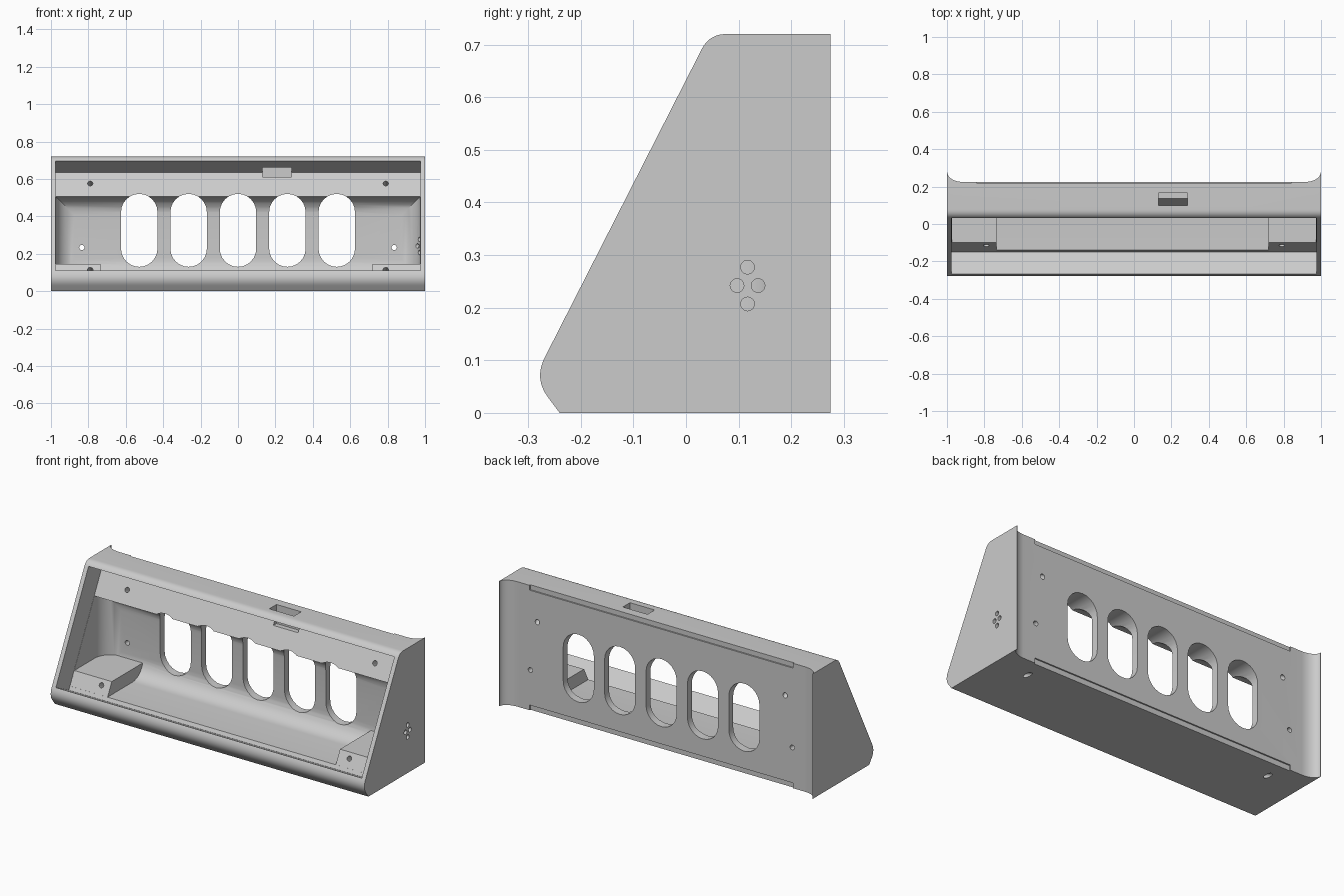
import bpy, bmesh, math
from mathutils import Vector, Matrix

cube = bpy.data.objects.get("Cube")
if cube:
    bpy.data.objects.remove(cube, do_unlink=True)

grey = bpy.data.materials.new("light_grey")
grey.use_nodes = True
grey.diffuse_color = (0.6, 0.6, 0.6, 1)
grey.node_tree.nodes["Principled BSDF"].inputs["Base Color"].default_value = (0.6, 0.6, 0.6, 1)

# Slope of the front: along it (up) and into the body, in the y-z plane
UP = Vector((0.454, 0.891))
INTO = Vector((0.891, -0.454))


def finish(bm, name):
    bmesh.ops.recalc_face_normals(bm, faces=bm.faces)
    mesh = bpy.data.meshes.new(name)
    bm.to_mesh(mesh)
    bm.free()
    mesh.materials.append(grey)
    ob = bpy.data.objects.new(name, mesh)
    bpy.context.collection.objects.link(ob)
    return ob


def prism_mesh(points, axis, lo, hi):
    """Extrude a 2D outline along the x, y or z axis."""
    place = {"x": lambda a, b, c: (c, a, b),
             "y": lambda a, b, c: (a, c, b),
             "z": lambda a, b, c: (a, b, c)}[axis]
    bm = bmesh.new()
    face = bm.faces.new([bm.verts.new(place(p[0], p[1], lo)) for p in points])
    out = bmesh.ops.extrude_face_region(bm, geom=[face])
    move = Vector(place(0, 0, hi - lo))
    bmesh.ops.translate(bm, vec=move, verts=[v for v in out["geom"] if isinstance(v, bmesh.types.BMVert)])
    return bm


def prism(name, points, axis, lo, hi):
    return finish(prism_mesh(points, axis, lo, hi), name)


def rod(name, start, direction, length, radius=0.014):
    bm = bmesh.new()
    d = Vector(direction).normalized()
    turn = d.to_track_quat("Z", "Y").to_matrix().to_4x4()
    mid = Vector(start) + d * length / 2
    bmesh.ops.create_cone(bm, cap_ends=True, segments=20, radius1=radius, radius2=radius,
                          depth=length, matrix=Matrix.Translation(mid) @ turn)
    return finish(bm, name)


def rounded(before, corner, after, reach, steps=8):
    c = Vector(corner)
    p = c + (Vector(before) - c).normalized() * reach
    q = c + (Vector(after) - c).normalized() * reach
    return [p.lerp(c, t).lerp(c.lerp(q, t), t) for t in (i / steps for i in range(steps + 1))]


def combine(target, tool, operation="DIFFERENCE"):
    mod = target.modifiers.new("join_or_cut", "BOOLEAN")
    mod.operation = operation
    mod.solver = "EXACT"
    mod.object = tool
    bpy.context.view_layer.objects.active = target
    bpy.ops.object.modifier_apply(modifier=mod.name)
    bpy.data.objects.remove(tool, do_unlink=True)


# Wedge body with rounded front nose and top edge
foot, nose, brow, top_back = (-0.24, 0), (-0.289, 0.065), (0.0445, 0.72), (0.275, 0.72)
outline = [foot] + rounded(foot, nose, brow, 0.045) + rounded(nose, brow, top_back, 0.032)
body = prism("housing", outline + [top_back, (0.275, 0)], "x", -1, 1)

# Back cut forward, leaving curved flares at both ends
arc = [(0.915 + 0.083 * math.cos(t), 0.275 - 0.05 * math.sin(t))
       for t in (i * math.pi / 24 for i in range(13))]
back = [(0.998, 0.3)] + arc
back += [(-x, y) for x, y in reversed(back)]
combine(body, prism("back_cutter", back, "z", -0.1, 0.9))

# Shallow ledges along the top and bottom of the back
for z0, z1 in ((-0.1, 0.03), (0.692, 0.8)):
    combine(body, prism("ledge_cutter", [(-0.84, z0), (0.84, z0), (0.84, z1), (-0.84, z1)],
                        "y", 0.217, 0.3))

# Front recess, square to the slope
low, high = Vector((-0.266, 0.11)), Vector((0.0317, 0.695))
recess = [low - INTO * 0.1, low + INTO * 0.132, high + INTO * 0.132, high - INTO * 0.1]
combine(body, prism("recess_cutter", recess, "x", -0.975, 0.975))

# Inner cavity with rounded back edges and corners
bm = prism_mesh([(-0.16, 0.07), (0.185, 0.07), (0.185, 0.505), (0.05, 0.505)], "x", -0.974, 0.974)
back_edges = [e for e in bm.edges if all(v.co.y > 0.18 for v in e.verts)]
bmesh.ops.bevel(bm, geom=back_edges, offset=0.098, segments=8, profile=0.5, affect="EDGES")
combine(body, finish(bm, "cavity_cutter"))

# Mounting blocks in the lower corners
block = [(-0.148, 0.05), (-0.0995, 0.145), (0.205, 0.145), (0.205, 0.03), (-0.135, 0.03)]
for x0, x1 in ((-0.985, -0.735), (0.72, 0.985)):
    combine(body, prism("mounting_block", block, "x", x0, x1), "UNION")

# Five tall round-ended openings through the back
for i in range(-2, 3):
    ends = []
    for k in range(26):
        a = math.pi * (k if k < 13 else k - 1) / 12
        z = 0.4225 if k < 13 else 0.2275
        ends.append((i * 0.264 + 0.0975 * math.cos(a), z + 0.0975 * math.sin(a)))
    combine(body, prism("opening_cutter", ends, "y", 0.0, 0.4))

# Latch slot through the top
combine(body, prism("latch_cutter", [(0.1, 0.8), (0.1, 0.61), (0.165, 0.61), (0.165, 0.8)],
                    "x", 0.13, 0.287))

# Screw holes square to the slope, and straight ones through the back
for side in (-1, 1):
    for y, z in ((0.12, 0.575), (-0.115, 0.115)):
        start = Vector((y, z)) - INTO * 0.03
        combine(body, rod("screw_cutter", (side * 0.79, *start), (0, *INTO), 0.45))
    combine(body, rod("wall_hole_cutter", (side * 0.835, 0.1, 0.233), (0, 1, 0), 0.3))

# Cluster of four holes in the left end
for k in range(4):
    a = k * math.pi / 2
    centre = (0.9, 0.117 + 0.02 * math.cos(a), 0.242 + 0.035 * math.sin(a))
    combine(body, rod("cable_hole_cutter", centre, (1, 0, 0), 0.2, 0.013))

# Smooth curves, sharp edges
bpy.ops.object.select_all(action="DESELECT")
body.select_set(True)
bpy.context.view_layer.objects.active = body
bpy.ops.object.shade_smooth_by_angle(angle=math.radians(25))
